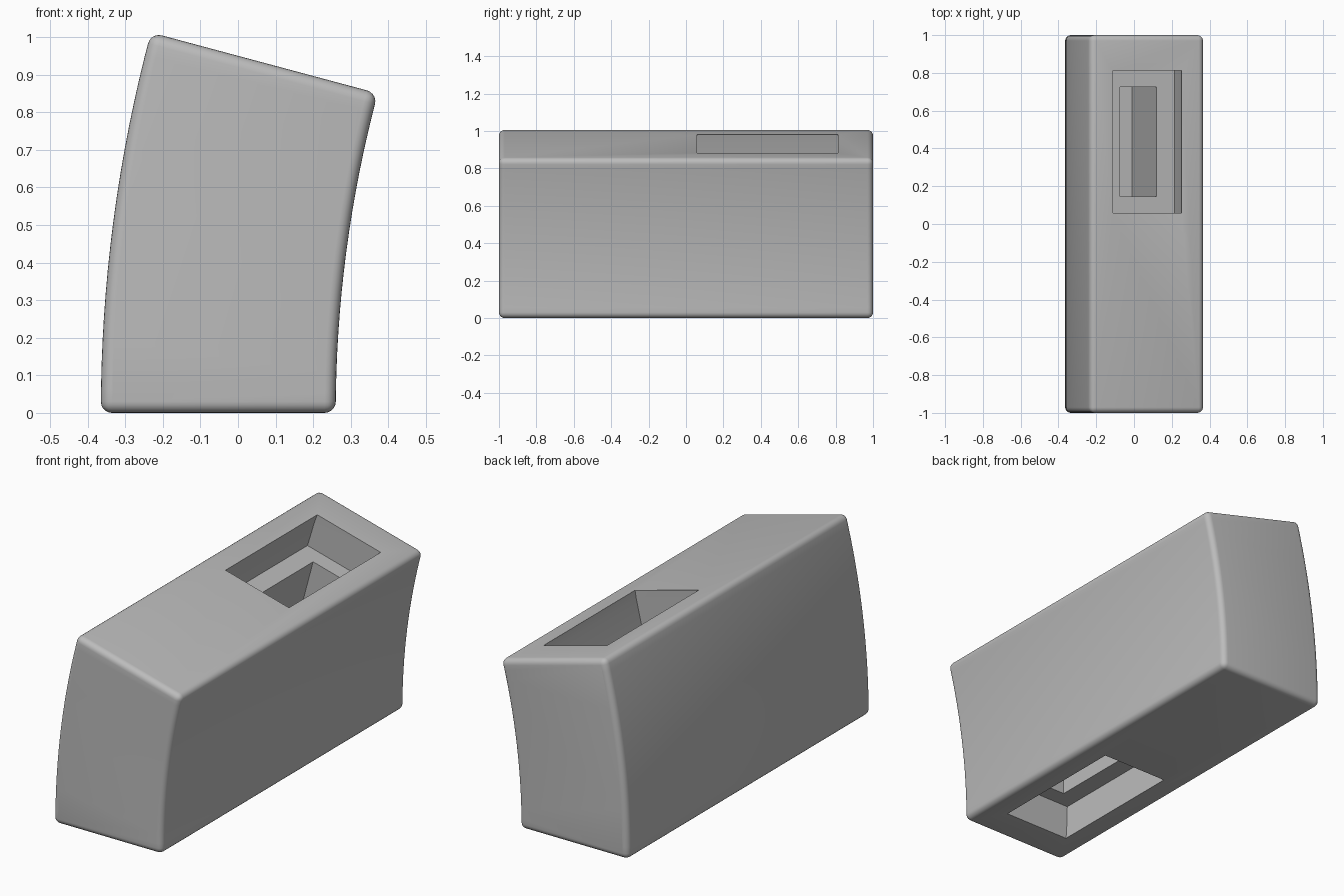
import bpy, bmesh, math
from mathutils import Vector

if "Cube" in bpy.data.objects:
    bpy.data.objects.remove(bpy.data.objects["Cube"])

ARC = math.radians(15)          # total bend of the block
CX = 3.545                      # bend centre on x
R_OUT, R_IN = 3.91, 3.285       # outer and inner bend radius
SEGS = 16

grey = bpy.data.materials.new("plain grey")
grey.diffuse_color = (0.5, 0.5, 0.5, 1)
grey.use_nodes = True
grey.node_tree.nodes["Principled BSDF"].inputs["Base Color"].default_value = grey.diffuse_color


def make_object(name, bm):
    bmesh.ops.recalc_face_normals(bm, faces=bm.faces)
    mesh = bpy.data.meshes.new(name)
    bm.to_mesh(mesh)
    bm.free()
    obj = bpy.data.objects.new(name, mesh)
    bpy.context.collection.objects.link(obj)
    mesh.materials.append(grey)
    return obj


def on_arc(r, t):
    return CX - r * math.cos(t), r * math.sin(t)


# Curved block: arc-shaped side profile extruded along y
steps = [ARC * i / SEGS for i in range(SEGS + 1)]
profile = [on_arc(R_IN, t) for t in steps] + [on_arc(R_OUT, t) for t in reversed(steps)]
bm = bmesh.new()
face = bm.faces.new([bm.verts.new((x, -1, z)) for x, z in profile])
side = bmesh.ops.extrude_face_region(bm, geom=[face])
bmesh.ops.translate(bm, vec=(0, 2, 0),
                    verts=[v for v in side["geom"] if isinstance(v, bmesh.types.BMVert)])
block = make_object("curved_block", bm)

# Rounded outer edges
bevel = block.modifiers.new("rounded edges", 'BEVEL')
bevel.width = 0.03
bevel.segments = 5
bevel.limit_method = 'ANGLE'
bevel.angle_limit = math.radians(40)


def socket_cutter(name, rings, origin, across, inward, y_side):
    """Stack of rectangles (depth, half across, half along y) lofted to a closed solid."""
    bm = bmesh.new()
    loops = []
    for depth, half_a, half_y in rings:
        centre = origin + inward * depth + Vector((0, 0.435 * y_side, 0))
        loops.append([bm.verts.new(centre + across * (half_a * a) + Vector((0, half_y * b, 0)))
                      for a, b in ((-1, -1), (1, -1), (1, 1), (-1, 1))])
    for low, high in zip(loops, loops[1:]):
        for i in range(4):
            j = (i + 1) % 4
            bm.faces.new((low[i], low[j], high[j], high[i]))
    bm.faces.new(loops[0])
    bm.faces.new(loops[-1])
    obj = make_object(name, bm)
    obj.hide_render = True
    obj.hide_viewport = True
    return obj


# Stepped sockets: lip, shelf and deep inner slot
RINGS = [(-0.05, 0.189, 0.377), (0.0, 0.189, 0.377), (0.045, 0.194, 0.378),
         (0.185, 0.199, 0.379), (0.185, 0.101, 0.29), (0.69, 0.101, 0.29)]
r_mid = (R_OUT + R_IN) / 2
for name, t, way, y_side in (("top_socket_cutter", ARC, -1, 1),
                             ("bottom_socket_cutter", 0, 1, -1)):
    x, z = on_arc(r_mid, t)
    inward = Vector((math.sin(t), 0, math.cos(t))) * way
    across = Vector((math.cos(t), 0, -math.sin(t)))
    cutter = socket_cutter(name, RINGS, Vector((x, 0, z)), across, inward, y_side)
    cut = block.modifiers.new(name, 'BOOLEAN')
    cut.operation = 'DIFFERENCE'
    cut.solver = 'EXACT'
    cut.object = cutter

# Apply the modifiers, then smooth the rounded surfaces
bpy.context.view_layer.objects.active = block
block.select_set(True)
for mod in list(block.modifiers):
    bpy.ops.object.modifier_apply(modifier=mod.name)
bpy.ops.object.shade_smooth_by_angle(angle=math.radians(30))

# Remove the helpers
for obj in [o for o in bpy.data.objects if o.name.endswith("cutter")]:
    bpy.data.objects.remove(obj)
